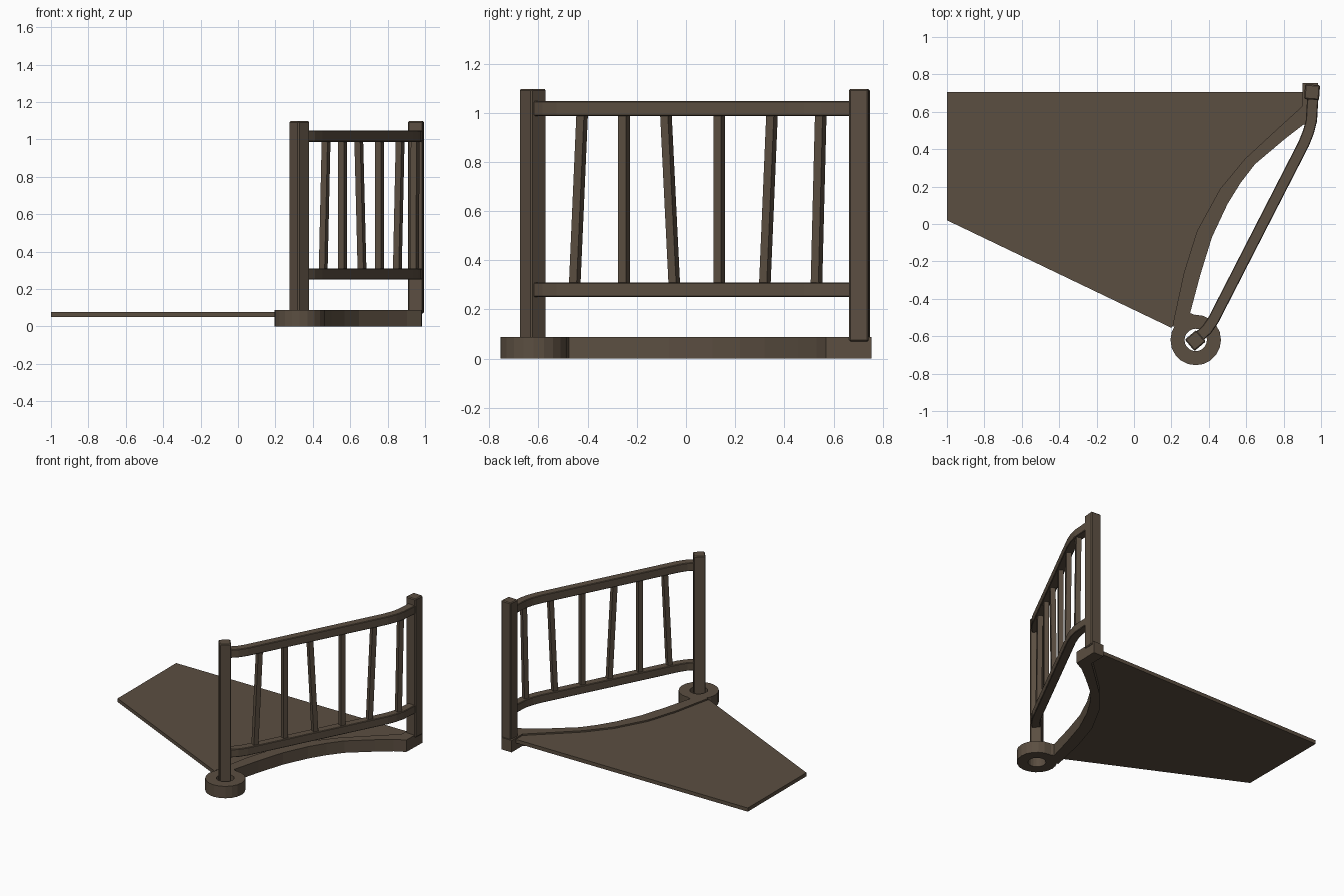
import bpy, bmesh, math
from mathutils import Vector, Matrix

if "Cube" in bpy.data.objects:
    bpy.data.objects.remove(bpy.data.objects["Cube"])

wood = bpy.data.materials.new("dark brown wood")
wood.diffuse_color = (0.105, 0.077, 0.053, 1)
wood.use_nodes = True
wood.node_tree.nodes["Principled BSDF"].inputs["Base Color"].default_value = wood.diffuse_color


def finish(name, bm, bevel=0):
    bmesh.ops.recalc_face_normals(bm, faces=bm.faces[:])
    me = bpy.data.meshes.new(name)
    bm.to_mesh(me)
    bm.free()
    me.materials.append(wood)
    ob = bpy.data.objects.new(name, me)
    bpy.context.collection.objects.link(ob)
    if bevel:
        m = ob.modifiers.new("bevel", 'BEVEL')
        m.width, m.segments = bevel, 1
    return ob


def prism(name, outline, z0, z1):
    bm = bmesh.new()
    f = bm.faces.new([bm.verts.new((x, y, z0)) for x, y in outline])
    r = bmesh.ops.extrude_face_region(bm, geom=[f])
    vs = [v for v in r["geom"] if isinstance(v, bmesh.types.BMVert)]
    bmesh.ops.translate(bm, verts=vs, vec=(0, 0, z1 - z0))
    return finish(name, bm)


def loft(name, rings, closed=False, bevel=0):
    # skin a list of equal-length vertex rings
    bm = bmesh.new()
    vr = [[bm.verts.new(p) for p in r] for r in rings]
    k = len(vr[0])
    pairs = list(zip(vr, vr[1:])) + ([(vr[-1], vr[0])] if closed else [])
    for a, b in pairs:
        for i in range(k):
            bm.faces.new((a[i], a[(i + 1) % k], b[(i + 1) % k], b[i]))
    if not closed:
        bm.faces.new(vr[0])
        bm.faces.new(vr[-1])
    return finish(name, bm, bevel)


def square(c, size, angle):
    rot = Matrix.Rotation(angle, 3, 'Z')
    h = size / 2
    return [Vector(c) + rot @ Vector((x, y, 0)) for x, y in ((-h, -h), (h, -h), (h, h), (-h, h))]


# curved rim edge: deck side and open side
deck_side = [(0.205, -0.55), (0.215, -0.50), (0.267, -0.26), (0.337, -0.037),
             (0.46, 0.187), (0.593, 0.348), (0.754, 0.497), (0.90, 0.63)]
open_side = [(0.36, -0.50), (0.30, -0.476), (0.355, -0.27), (0.417, -0.07), (0.50, 0.107),
             (0.57, 0.22), (0.647, 0.32), (0.807, 0.455), (0.904, 0.53), (0.98, 0.57)]
prism("curved_rim", deck_side + [(0.90, 0.755), (0.985, 0.755)] + open_side[::-1], 0, 0.088)

# thin deck, tucked just under the rim edge
under = [(x + 0.015, y - 0.01) for x, y in deck_side[1:]]
prism("deck", [(-1, 0.705), (-1, 0.02), (0.2, -0.555)] + under + [(0.93, 0.705)], 0.05, 0.077)

# ring foot around the front post
ring = []
for i in range(20):
    a = math.tau * i / 20
    c, s = math.cos(a), math.sin(a)
    ring.append([(0.33 + r * c, -0.62 + r * s, z) for r, z in
                 ((0.06, 0), (0.135, 0), (0.135, 0.088), (0.06, 0.088))])
loft("ring_foot", ring, closed=True)

# posts
for name, x, y, size, ang in (("front_post", 0.328, -0.623, 0.08, 40),
                              ("back_post", 0.952, 0.705, 0.08, -4)):
    loft(name, [square((x, y, z), size, math.radians(ang)) for z in (0.07, 1.097)], bevel=0.006)

# rails: one bent path at two heights
path = [Vector(p) for p in ((0.345, -0.605), (0.39, -0.563), (0.425, -0.512), (0.908, 0.43),
                            (0.932, 0.49), (0.948, 0.55), (0.957, 0.69))]
for name, z0, z1 in (("lower_rail", 0.25, 0.31), ("upper_rail", 0.987, 1.048)):
    rings = []
    for i, p in enumerate(path):
        t = (path[min(i + 1, len(path) - 1)] - path[max(i - 1, 0)]).normalized()
        if i in (2, 3):
            t = ((path[i] - path[i - 1]).normalized() + (path[i + 1] - path[i]).normalized()).normalized()
        n = Vector((t.y, -t.x)) * 0.03
        rings.append([(p.x + s * n.x, p.y + s * n.y, z) for s, z in
                      ((-1, z0), (1, z0), (1, z1), (-1, z1))])
    loft(name, rings, bevel=0.004)


# balusters, some leaning along the rail
def rail_x(y):
    for a, b in zip(path, path[1:]):
        if a.y <= y <= b.y:
            return a.x + (b.x - a.x) * (y - a.y) / (b.y - a.y)


for i, (yb, yt) in enumerate(((-0.453, -0.422), (-0.252, -0.252), (-0.047, -0.082),
                              (0.135, 0.135), (0.32, 0.35), (0.53, 0.548))):
    loft(f"baluster_{i + 1}", [square((rail_x(y), y, z), 0.035, math.radians(62.8))
                               for y, z in ((yb, 0.29), (yt, 1.0))])
